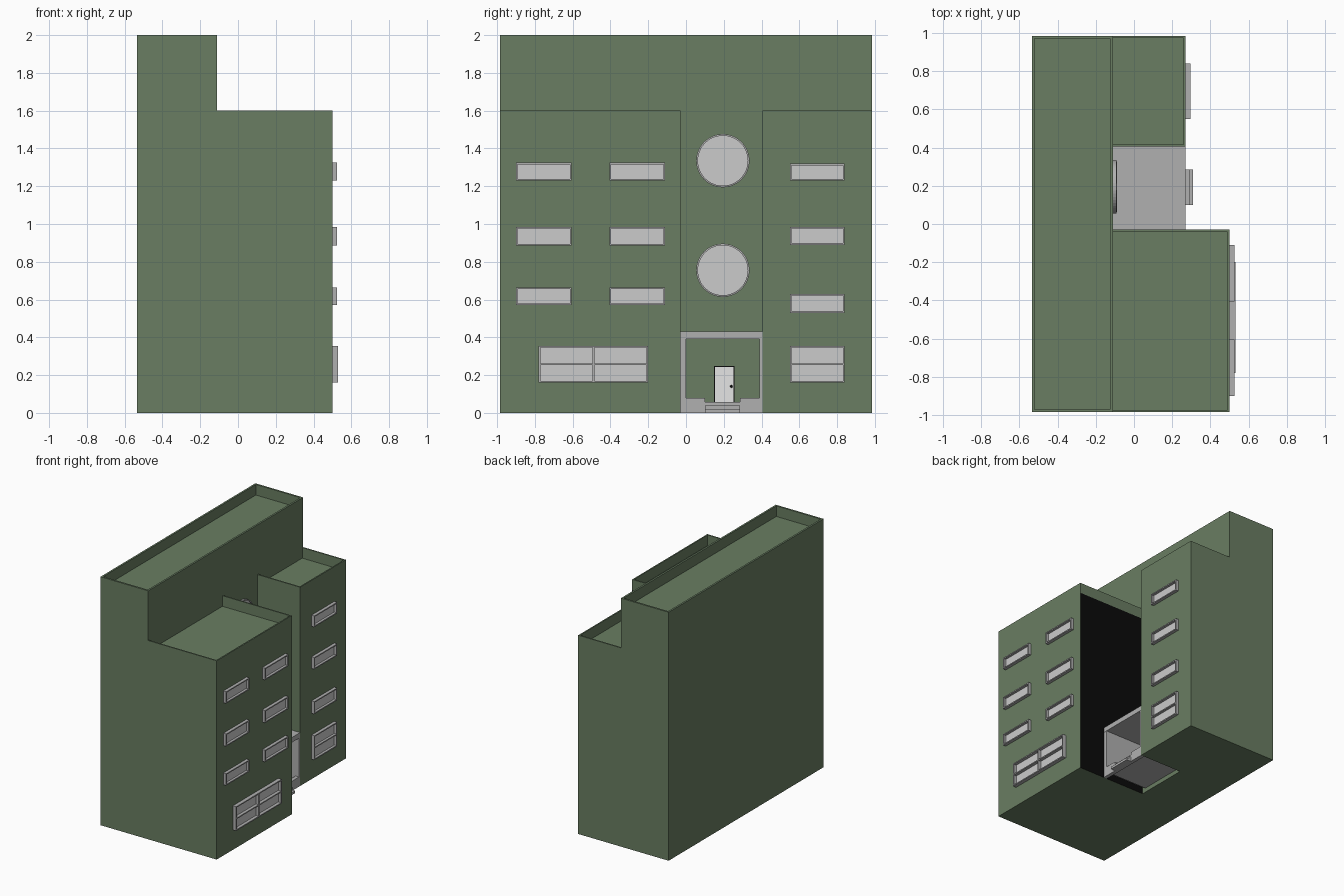
import bpy, bmesh, math
from mathutils import Vector

if "Cube" in bpy.data.objects:
    bpy.data.objects.remove(bpy.data.objects["Cube"])


def material(name, r, g, b):
    m = bpy.data.materials.new(name)
    m.diffuse_color = (r, g, b, 1)
    m.use_nodes = True
    m.node_tree.nodes["Principled BSDF"].inputs["Base Color"].default_value = m.diffuse_color
    return m


GREEN = material("green wall", 0.142, 0.207, 0.122)
GREY = material("grey trim", 0.434, 0.434, 0.434)
PANE = material("pale pane", 0.6, 0.6, 0.6)
WHITE = material("white door", 0.78, 0.78, 0.78)
BLACK = material("black", 0.003, 0.003, 0.003)


def finish(bm, name, *mats):
    bmesh.ops.recalc_face_normals(bm, faces=bm.faces[:])
    me = bpy.data.meshes.new(name)
    bm.to_mesh(me)
    bm.free()
    ob = bpy.data.objects.new(name, me)
    for m in mats:
        me.materials.append(m)
    bpy.context.collection.objects.link(ob)
    return ob


def add_box(bm, x, y, z, mat=0):
    vs = bmesh.ops.create_cube(bm, size=1)["verts"]
    for v in vs:
        v.co = Vector([(a + b) / 2 + c * (b - a) for (a, b), c in zip((x, y, z), v.co)])
    for f in {f for v in vs for f in v.link_faces}:
        f.material_index = mat


def box(name, x, y, z, mat):
    bm = bmesh.new()
    add_box(bm, x, y, z)
    return finish(bm, name, mat)


# Building masses: box with a sunken roof behind a thin parapet
def mass(name, x, y, z, rim, drop, black_side=False):
    bm = bmesh.new()
    add_box(bm, x, y, z)
    bm.faces.ensure_lookup_table()
    top = max(bm.faces, key=lambda f: f.calc_center_median().z)
    bmesh.ops.inset_region(bm, faces=[top], thickness=rim)
    floor = bmesh.ops.extrude_discrete_faces(bm, faces=[top])["faces"][0]
    for v in floor.verts:
        v.co.z -= drop
    if black_side:  # the recess side wall is black below the parapet
        bmesh.ops.bisect_plane(bm, geom=bm.verts[:] + bm.edges[:] + bm.faces[:],
                               plane_co=(0, 0, z[1] - drop - 0.001), plane_no=(0, 0, 1))
        for f in bm.faces:
            c = f.calc_center_median()
            if abs(c.y - y[1]) < 0.001 and c.z < z[1] - drop:
                f.material_index = 1
    return finish(bm, name, GREEN, BLACK)


mass("rear_tower", (-0.535, -0.11), (-0.985, 0.985), (0, 2), 0.021, 0.085)
mass("left_wing", (-0.126, 0.50), (-0.985, -0.03), (0, 1.6), 0.015, 0.085, True)
mass("right_wing", (-0.126, 0.27), (0.405, 0.985), (0, 1.6), 0.015, 0.085)


# Windows: projecting frame bars around a recessed pane
def window(name, x, y, z, depth=0.025, mull=False, transom=False):
    t = 0.009
    bm = bmesh.new()
    bx = (x - 0.002, x + depth)
    for a in y[0], y[1] - t:
        add_box(bm, bx, (a, a + t), z)
    for a in z[0], z[1] - t:
        add_box(bm, bx, (y[0] + t, y[1] - t), (a, a + t))
    if mull:
        c = sum(y) / 2
        add_box(bm, bx, (c - t / 2, c + t / 2), (z[0] + t, z[1] - t))
    if transom:
        c = sum(z) / 2
        add_box(bm, bx, (y[0] + t, y[1] - t), (c - t / 2, c + t / 2))
    add_box(bm, (x - 0.002, x + 0.005), (y[0] + t, y[1] - t), (z[0] + t, z[1] - t), 1)
    finish(bm, name, GREY, PANE)


for r, z in enumerate([(0.57, 0.665), (0.885, 0.985), (1.23, 1.325)]):
    for c, y in enumerate([(-0.90, -0.605), (-0.405, -0.11)]):
        window(f"left_window_{r}_{c}", 0.50, y, z)
for r, z in enumerate([(0.53, 0.63), (0.89, 0.985), (1.23, 1.32)]):
    window(f"right_window_{r}", 0.27, (0.55, 0.84), z)
window("left_ground_window", 0.50, (-0.78, -0.20), (0.16, 0.355), 0.03, True, True)
window("right_ground_window", 0.27, (0.55, 0.84), (0.16, 0.355), 0.025, False, True)


# Round windows above the entrance: ring plus disc
def round_window(name, y, z, n=48):
    bm = bmesh.new()
    profile = [(0.141, -0.114), (0.141, -0.092), (0.132, -0.09), (0.132, -0.1)]
    rings = []
    for r, x in profile:
        rings.append([bm.verts.new((x, y + r * math.cos(2 * math.pi * i / n),
                                    z + r * math.sin(2 * math.pi * i / n))) for i in range(n)])
    for a, b in zip(rings, rings[1:]):
        for i in range(n):
            j = (i + 1) % n
            bm.faces.new((a[i], a[j], b[j], b[i]))
    bm.faces.new(rings[-1]).material_index = 1
    bm.faces.new(rings[0])
    finish(bm, name, GREY, PANE)


round_window("lower_round_window", 0.195, 0.755)
round_window("upper_round_window", 0.195, 1.335)

# Entrance porch
box("canopy", (-0.112, 0.27), (-0.031, 0.406), (0.39, 0.43), GREY)
box("porch_left_side", (-0.112, 0.268), (-0.031, 0.0), (0.055, 0.39), GREY)
box("porch_right_side", (-0.112, 0.268), (0.39, 0.406), (0.055, 0.39), GREY)
box("porch_floor", (-0.112, 0.25), (0.0, 0.39), (0.035, 0.057), GREY)
box("left_curb", (0.24, 0.27), (-0.03, 0.10), (0, 0.078), GREY)
box("right_curb", (0.24, 0.27), (0.285, 0.405), (0, 0.078), GREY)
for i, x in enumerate((0.31, 0.29, 0.27)):
    box(f"step_{i}", (0.24, x), (0.10, 0.285), (0.019 * i, 0.019 * (i + 1)), GREY)

# Door with dark surround and knob
box("door_surround", (-0.112, -0.106), (0.147, 0.258), (0.057, 0.249), BLACK)
box("door", (-0.112, -0.102), (0.153, 0.252), (0.057, 0.244), WHITE)
bm = bmesh.new()
bmesh.ops.create_uvsphere(bm, u_segments=12, v_segments=8, radius=0.007)
bmesh.ops.translate(bm, verts=bm.verts[:], vec=(-0.097, 0.24, 0.14))
finish(bm, "door_knob", BLACK)
